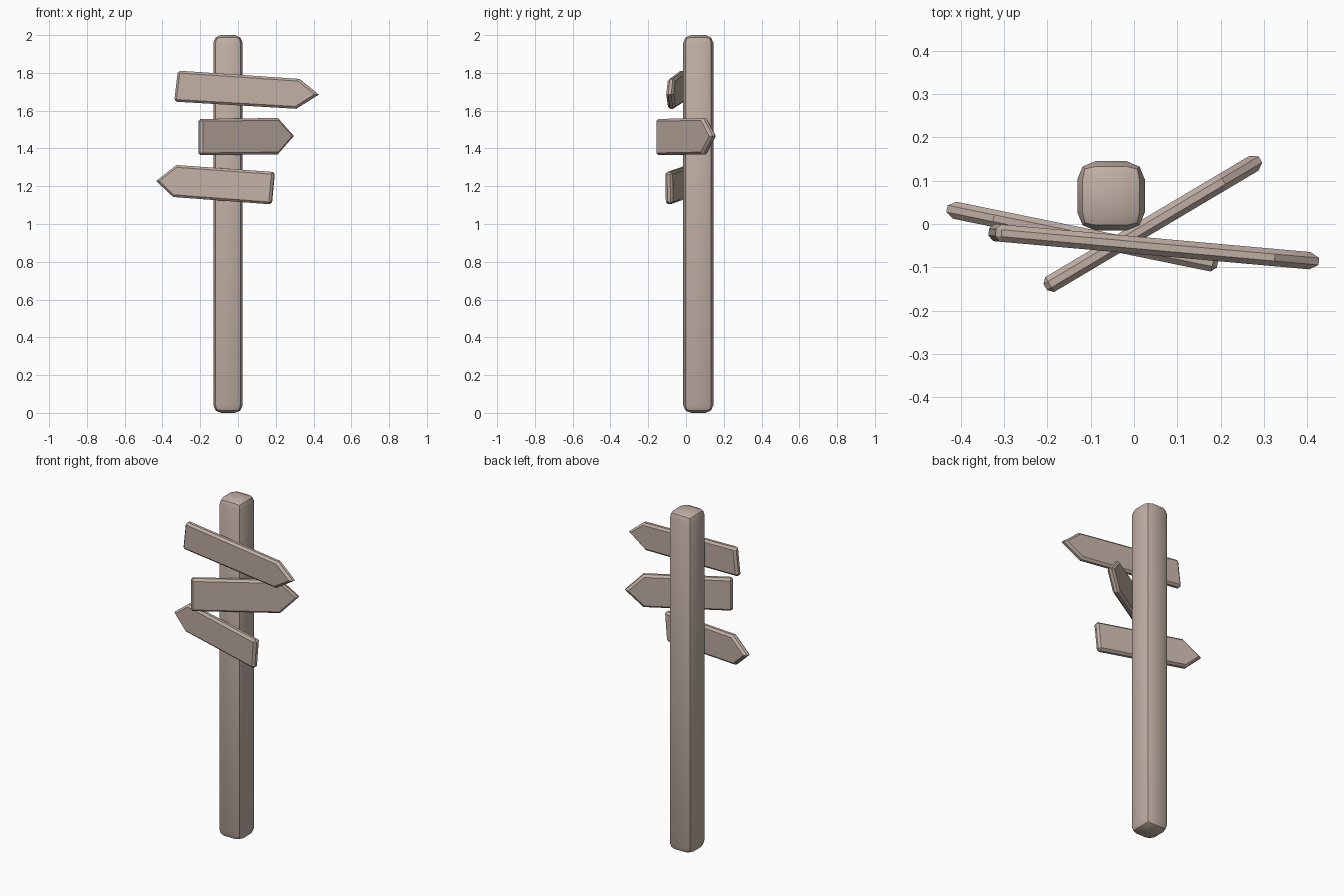
import bpy, bmesh, math
from mathutils import Vector

if "Cube" in bpy.data.objects:
    bpy.data.objects.remove(bpy.data.objects["Cube"])

# Weathered wood colour
wood = bpy.data.materials.new("wood")
wood.diffuse_color = (0.53, 0.43, 0.375, 1)
wood.use_nodes = True
wood.node_tree.nodes["Principled BSDF"].inputs["Base Color"].default_value = wood.diffuse_color


def finish(name, bm, edges, width, segments):
    """Bevel the given edges, then turn the bmesh into a smooth-by-angle object."""
    bmesh.ops.recalc_face_normals(bm, faces=bm.faces[:])
    bmesh.ops.bevel(bm, geom=edges, offset=width, segments=segments,
                    profile=0.5, affect='EDGES')
    mesh = bpy.data.meshes.new(name)
    bm.to_mesh(mesh)
    bm.free()
    mesh.materials.append(wood)
    ob = bpy.data.objects.new(name, mesh)
    bpy.context.collection.objects.link(ob)
    bpy.ops.object.select_all(action='DESELECT')
    ob.select_set(True)
    bpy.context.view_layer.objects.active = ob
    bpy.ops.object.shade_smooth_by_angle(angle=math.radians(30))


def board(name, outline, start, end, thickness=0.04):
    """Arrow board: front outline (x, z), tip first and square end at points 2 and 3,
    laid on the upright plane from start to end (x, y)."""
    a, b = Vector(start), Vector(end)
    d = (b - a).normalized()
    n = Vector((-d.y, d.x, 0)) * thickness / 2
    bm = bmesh.new()
    rings = []
    for side in (-1, 1):
        ring = []
        for x, z in outline:
            y = a.y + (x - a.x) * d.y / d.x
            ring.append(bm.verts.new(Vector((x, y, z)) + n * side))
        rings.append(ring)
        bm.faces.new(ring)
    for i in range(len(outline)):
        j = (i + 1) % len(outline)
        bm.faces.new((rings[0][i], rings[0][j], rings[1][j], rings[1][i]))
    # The tip and shoulders stay crisp; the rims and square-end corners are chamfered
    crisp = [bm.edges.get((rings[0][i], rings[1][i])) for i in (0, 1, 4)]
    finish(name, bm, [e for e in bm.edges if e not in crisp], 0.012, 1)


# Square post with rounded edges
bm = bmesh.new()
bmesh.ops.create_cube(bm, size=1)
for v in bm.verts:
    v.co = Vector((v.co.x * 0.156 - 0.053, v.co.y * 0.16 + 0.065, v.co.z * 2 + 1))
finish("post", bm, bm.edges[:], 0.042, 2)

# Three pointed boards
board("upper_board",
      [(0.427, 1.685), (0.325, 1.768), (-0.318, 1.812), (-0.337, 1.648), (0.308, 1.61)],
      (-0.33, -0.019), (0.42, -0.086))
board("middle_board",
      [(0.292, 1.466), (0.207, 1.561), (-0.205, 1.556), (-0.205, 1.364), (0.207, 1.369)],
      (-0.195, -0.14), (0.285, 0.145))
board("lower_board",
      [(-0.432, 1.228), (-0.342, 1.143), (0.178, 1.104), (0.194, 1.275), (-0.324, 1.312)],
      (-0.43, 0.035), (0.19, -0.092))
